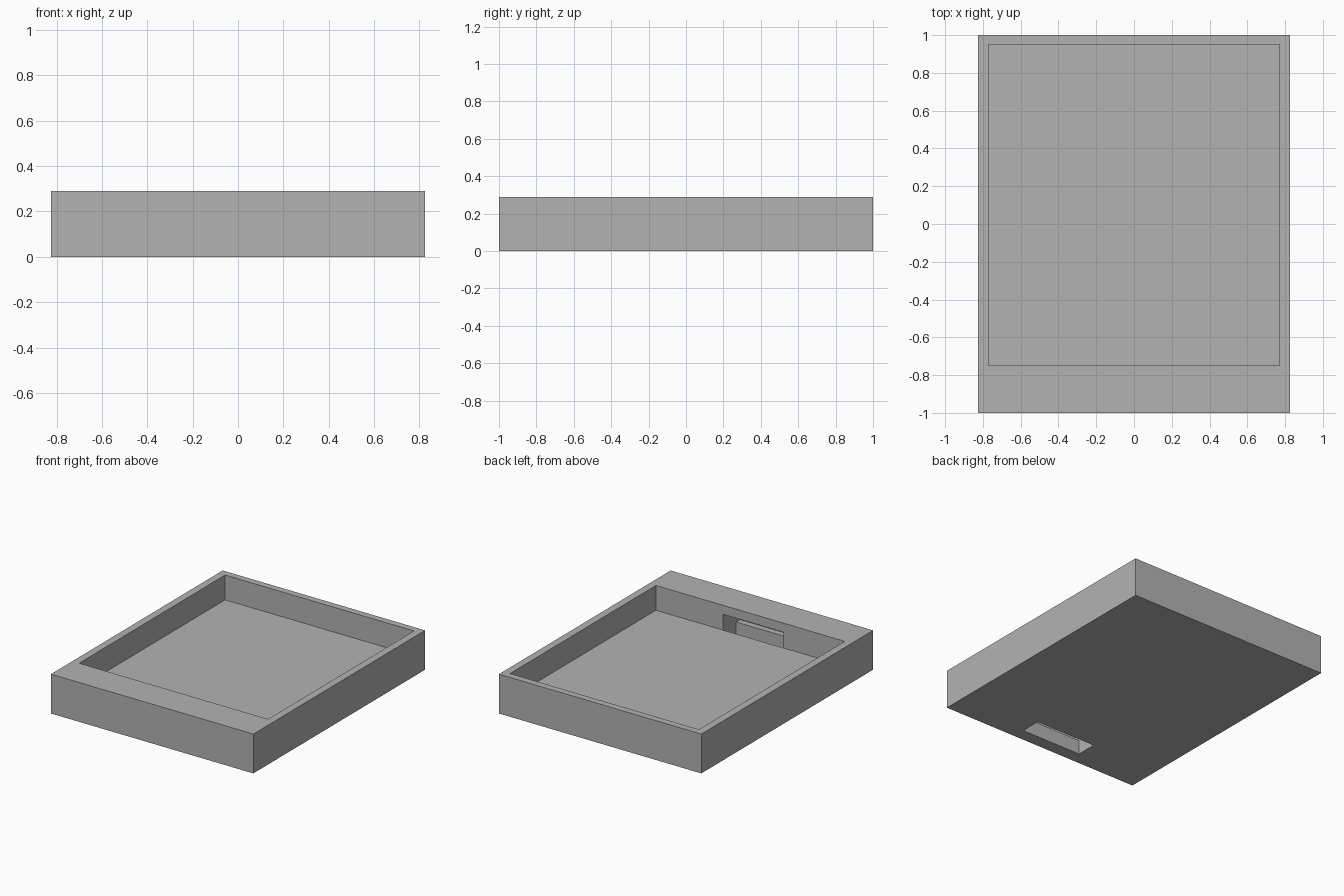
import bpy

default = bpy.data.objects.get("Cube")
if default:
    bpy.data.objects.remove(default, do_unlink=True)

WIDTH, LENGTH, HEIGHT = 1.65, 2.0, 0.29
FLOOR = 0.107       # top of the tray floor
CAVITY_FRONT = -0.75
SLOT_X = (-0.27, 0.225)

grey = bpy.data.materials.new("plain grey")
grey.use_nodes = True
colour = (0.45, 0.45, 0.45, 1)
grey.diffuse_color = colour
grey.node_tree.nodes["Principled BSDF"].inputs["Base Color"].default_value = colour


def box(name, xs, ys, zs):
    """Box from its ranges along x, y and z."""
    ranges = (xs, ys, zs)
    bpy.ops.mesh.primitive_cube_add(size=1, location=[(a + b) / 2 for a, b in ranges])
    obj = bpy.context.object
    obj.name = name
    obj.scale = [b - a for a, b in ranges]
    bpy.ops.object.transform_apply(location=True, rotation=False, scale=True)
    obj.data.materials.append(grey)
    return obj


def cut(target, cutter):
    """Subtract the cutter from the target, then discard it."""
    cutter.hide_render = True
    bpy.context.view_layer.objects.active = target
    mod = target.modifiers.new(cutter.name, "BOOLEAN")
    mod.operation = "DIFFERENCE"
    mod.solver = "EXACT"
    mod.object = cutter
    bpy.ops.object.modifier_apply(modifier=mod.name)
    bpy.data.objects.remove(cutter, do_unlink=True)


# Solid block that becomes the tray
tray = box("tray", (-WIDTH / 2, WIDTH / 2), (-LENGTH / 2, LENGTH / 2), (0, HEIGHT))

# Main recess, with a wide rim at the front
cut(tray, box("recess", (-0.77, 0.77), (CAVITY_FRONT, 0.95), (FLOOR, HEIGHT + 0.1)))

# Pocket reaching into the wide front rim
cut(tray, box("rim_pocket", SLOT_X, (-0.95, CAVITY_FRONT + 0.1), (FLOOR, 0.223)))

# Slot from the pocket down through the base
cut(tray, box("base_slot", SLOT_X, (-0.905, CAVITY_FRONT), (-0.1, FLOOR + 0.05)))
